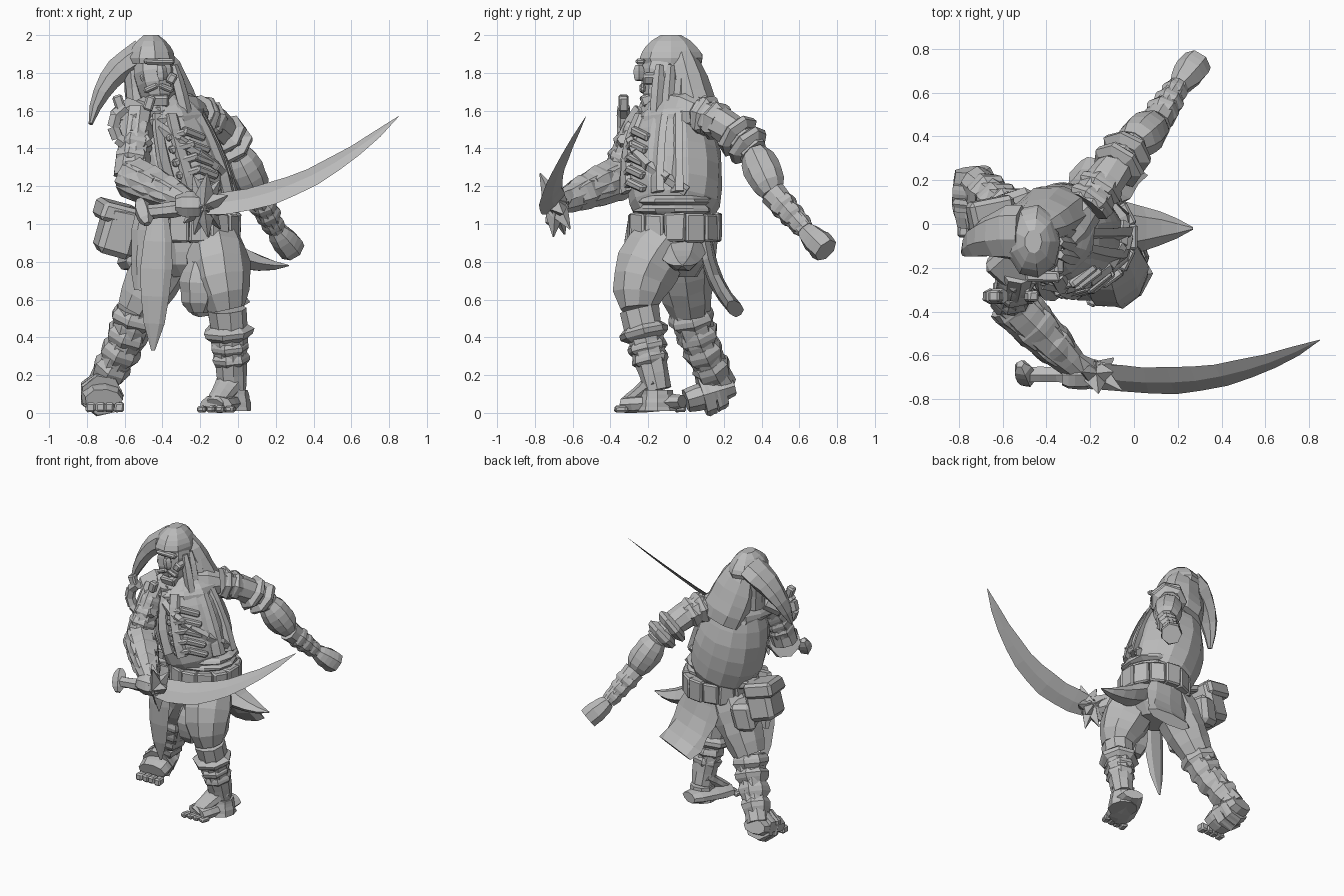
import bpy, bmesh, math, random
from mathutils import Vector, Matrix

random.seed(4)
if "Cube" in bpy.data.objects:
    bpy.data.objects.remove(bpy.data.objects["Cube"], do_unlink=True)

grey = bpy.data.materials.new("plain_grey")
grey.use_nodes = True
tone = (.5, .5, .5, 1)
grey.diffuse_color = tone
grey.node_tree.nodes["Principled BSDF"].inputs["Base Color"].default_value = tone

RIGHTWARD, BACKWARD, UPWARD = Vector((1, 0, 0)), Vector((0, 1, 0)), Vector((0, 0, 1))
STRAIGHT = Vector()


def finish(name, bm):
    bmesh.ops.recalc_face_normals(bm, faces=bm.faces)
    mesh = bpy.data.meshes.new(name)
    bm.to_mesh(mesh)
    bm.free()
    mesh.materials.append(grey)
    obj = bpy.data.objects.new(name, mesh)
    bpy.context.scene.collection.objects.link(obj)
    return obj


def limb(name, start, end, thick, thin, bulge=0, flat=1, bow=STRAIGHT, axis=RIGHTWARD,
         rings=6, sides=9, rough=.06):
    """Faceted tapering form between two points; returns its centre line and radius rule."""
    start, end = Vector(start), Vector(end)

    def at(t):
        swell = max(math.sin(math.pi * t), 0)
        centre = start.lerp(end, t) + Vector(bow) * (4 * t * (1 - t))
        return centre, thick + (thin - thick) * t + bulge * swell ** .6

    bm = bmesh.new()
    loops = []
    for i in range(rings):
        t = i / (rings - 1)
        centre, radius = at(t)
        tangent = (at(t + .01)[0] - at(t - .01)[0]).normalized()
        u = (axis - tangent * axis.dot(tangent)).normalized()
        v = tangent.cross(u) * flat
        loop = []
        for k in range(sides):
            angle = math.tau * k / sides
            reach = radius * random.uniform(1 - rough, 1 + rough)
            loop.append(bm.verts.new(centre + (u * math.cos(angle) + v * math.sin(angle)) * reach))
        loops.append(loop)
    for low, high in zip(loops, loops[1:]):
        for k in range(sides):
            after = (k + 1) % sides
            bm.faces.new((low[k], low[after], high[after], high[k]))
    bm.faces.new(loops[0][::-1])
    bm.faces.new(loops[-1])
    finish(name, bm)
    return at


def slab(name, place, size, turn=0, tilt=0, roll=0, bevel=.01):
    """Chunky bevelled block with slightly uneven corners."""
    bm = bmesh.new()
    bmesh.ops.create_cube(bm, size=1)
    for v in bm.verts:
        v.co = Vector(c * s for c, s in zip(v.co, size)) * random.uniform(.9, 1.1)
    bmesh.ops.bevel(bm, geom=bm.edges[:], offset=bevel, segments=1, affect='EDGES')
    obj = finish(name, bm)
    obj.location = place
    obj.rotation_euler = (tilt, roll, turn)


def wraps(name, at, count, start=0, end=1, swell=.15, axis=RIGHTWARD):
    """Raised cloth bands wound round a limb."""
    step = (end - start) / count
    for i in range(count):
        low, radius = at(start + step * i)
        high, next_radius = at(start + step * (i + .9))
        limb(f"{name}_{i + 1}", low, high, radius, next_radius, radius * swell,
             axis=axis, rings=4, sides=7)


# Joints of the pose
waist, neck = Vector((-.23, -.06, 1)), Vector((-.4, -.06, 1.68))
left_shoulder, left_elbow = Vector((-.21, .08, 1.58)), Vector((-.01, .36, 1.38))
left_forearm, left_wrist = Vector((.1, .46, 1.16)), Vector((.2, .63, .97))
left_knuckles = Vector((.29, .74, .86))
right_shoulder, right_elbow = Vector((-.53, -.2, 1.58)), Vector((-.57, -.35, 1.25))
right_hand = Vector((-.23, -.69, 1.1))
left_knee, left_ankle = Vector((-.06, -.25, .55)), Vector((-.03, -.15, .12))
right_knee, right_ankle = Vector((-.54, .02, .54)), Vector((-.73, .19, .14))
face, crown = Vector((-.42, -.14, 1.76)), Vector((-.46, -.08, 1.92))

# Torso, turned so that its left shoulder is pulled back
across = (left_shoulder - right_shoulder).normalized()
across.z = 0
twist = math.atan2(across.y, across.x)
torso = limb("torso", waist, neck, .18, .1, .11, flat=1, bow=RIGHTWARD * -.03, axis=across,
             rings=8, sides=14, rough=.03)
limb("shoulder_yoke", right_shoulder, left_shoulder, .08, .08, .05, axis=UPWARD)
limb("collar_scarf", torso(.78)[0], torso(1)[0], .23, .1, .04, flat=.8, axis=across, sides=11, rough=.1)


def on_torso(t, angle, lift=.005):
    """Point on the chest, angle measured from its own front."""
    centre, radius = torso(t)
    out = Vector((math.sin(angle), -math.cos(angle), 0)) * (radius + lift)
    return centre + Matrix.Rotation(twist, 3, 'Z') @ out


# Chest lacing, open vest edges and sling
for side in (-1, 1):
    for row in range(5):
        lean = side * .2 - .25
        slab(f"chest_strap_{row + 1}_{side}", on_torso(.3 + row * .1, lean),
             (.14, .04, .04), twist + lean, .1, side * .3)
    for edge, angle in enumerate((side * .5, side * .9)):
        top, bottom = on_torso(.85, angle), on_torso(.25, angle)
        middle = on_torso(.55, angle)
        limb(f"vest_edge_{edge + 1}_{side}", bottom, top, .05, .04, flat=.5,
             bow=middle - (top + bottom) / 2, axis=across, sides=5, rough=.1)
for i in range(5):
    limb(f"sling_{i + 1}", on_torso(.75 - i * .1, i * .4 - .9), on_torso(.65 - i * .1, i * .4 - .5),
         .03, .03, axis=UPWARD, rings=2, sides=5)

# Head and face
limb("head", face - UPWARD * .15, crown, .05, .09, .04, flat=1.25)
limb("nose", face + Vector((.01, -.11, .08)), face + Vector((.02, -.11, 0)), .02, .02, .01, sides=5)
slab("brow", face + Vector((0, -.1, .1)), (.16, .05, .03))
slab("jaw", face + Vector((0, -.05, -.1)), (.11, .1, .06), tilt=.3)
for side in (-1, 1):
    slab(f"cheek_{side}", face + Vector((side * .07, -.05, .01)), (.05, .08, .06), roll=side * .5)
    slab(f"moustache_{side}", face + Vector((side * .04, -.09, -.04)), (.08, .03, .03), roll=side * .4)

# Hood with a long curling tail, and hair beside the face
limb("hood_cap", crown - UPWARD * .07, crown + UPWARD * .08, .12, .04, .03, flat=1.35, rough=.02)
limb("hood_drape", crown + Vector((0, .06, -.02)), neck + Vector((.05, .14, -.16)), .1, .16, .03, flat=.65)
tail = limb("hood_tail", crown - Vector((.05, -.04, .02)), (-.78, -.13, 1.53), .13, .02, .02,
            bow=(-.04, .02, .04), flat=.6, axis=BACKWARD, rings=7, sides=7)
limb("hood_tail_fold", tail(.1)[0], torso(.9)[0] - RIGHTWARD * .14, .08, .07, flat=.8, axis=BACKWARD)
for i in range(3):
    root = face + Vector((.08, i * .06, .08))
    limb(f"hair_lock_{i + 1}", root, root + Vector((.1, -.03, -.4)), .02, .01, .02, sides=5)

# Left arm, swung back and down
upper = limb("left_upper_arm", left_shoulder, left_elbow, .1, .08, bow=UPWARD * .03)
wraps("left_shoulder_wrap", upper, 2, end=.4)
wraps("left_sleeve_roll", upper, 2, start=.6, swell=.5)
limb("left_forearm", left_elbow, left_forearm, .07, .06, .035)
fore = limb("left_lower_arm", left_forearm, left_wrist, .075, .05)
wraps("left_wrist_wrap", fore, 3, start=.2)
limb("left_fist", left_wrist, left_knuckles, .045, .07, .015, sides=7)

# Right arm, bent forward to hold the blade
upper = limb("right_upper_arm", right_shoulder, right_elbow, .085, .09, bow=BACKWARD * -.02)
wraps("right_upper_wrap", upper, 3, start=.2, end=.8, swell=.1)
fore = limb("right_forearm", right_elbow, right_hand, .11, .05, .015, axis=UPWARD)
wraps("right_forearm_wrap", fore, 3, end=.75, swell=.08, axis=UPWARD)
limb("right_fist", right_hand - RIGHTWARD * .1, right_hand + RIGHTWARD * .05, .05, .05, .02, axis=UPWARD, sides=7)

# Crescent shoulder plate with blunt horns
plate = right_shoulder + Vector((-.02, -.13, -.06))
rim = [plate + Vector((math.cos(a) / 9, 0, math.sin(a) / 9)) for a in (2 + k * .6 for k in range(7))]
for i, (here, there) in enumerate(zip(rim, rim[1:])):
    limb(f"shoulder_crescent_{i + 1}", here, there, .035, .035, axis=BACKWARD, rings=2, sides=6)
slab("shoulder_cap", right_shoulder - RIGHTWARD * .03, (.17, .2, .1), twist, .3, -.5, bevel=.03)
for side in (-1, 1):
    slab(f"shoulder_horn_{side}", plate + Vector((side * .08, 0, .12)), (.05, .05, .08), roll=side * .3)

# Curved blade, grip and spiked guard
limb("blade", right_hand + RIGHTWARD * .06, (.85, -.53, 1.57), .07, .002, .04, flat=.15,
     bow=(0, -.09, -.11), axis=UPWARD + BACKWARD, rings=10, sides=4, rough=.1)
pommel = right_hand - Vector((.27, 0, .04))
limb("grip", pommel, right_hand + RIGHTWARD * .1, .04, .04, axis=UPWARD, sides=6, rough=.15)
limb("pommel", pommel + Vector((.02, -.04, -.06)), pommel + Vector((-.02, .05, .07)), .02, .02, .03, sides=5)
hub = right_hand + RIGHTWARD * .05
for i in range(11):
    angle = math.tau * i / 11 + .3
    spike = Vector((math.cos(angle) * .13, random.uniform(-.1, .13), math.sin(angle) * .17))
    limb(f"guard_spike_{i + 1}", hub, hub + spike, .07, .004, axis=BACKWARD, rings=3, sides=4)

# Hips, sash and belt with pouches
limb("hips", waist + UPWARD * .05, waist - UPWARD * .28, .19, .13, .06, flat=.9, sides=12)
for i in range(2):
    level = waist + UPWARD * (.05 + i * .05)
    limb(f"sash_{i + 1}", level, level + UPWARD * .05, .2, .2, .03, flat=.9, rings=4, sides=12)
for i in range(13):
    angle = math.tau * i / 13
    spot = waist + Vector((math.cos(angle) * .21, math.sin(angle) * .21, -.02))
    slab(f"belt_pouch_{i + 1}", spot, (.07, .11, .15), angle)
bag = waist + Vector((-.41, .05, -.03))
slab("hip_bag", bag, (.18, .22, .26), .2, .1, .25, bevel=.03)
slab("hip_bag_flap", bag + UPWARD * .09, (.2, .24, .1), .2, .1, .25, bevel=.02)
slab("small_hip_bag", bag + Vector((.11, .06, -.12)), (.15, .2, .2), .3, roll=.2, bevel=.03)
slab("belt_link", bag + Vector((.13, 0, .08)), (.16, .1, .05), roll=.3)

# Hanging cloths
front = waist + Vector((-.19, -.23, .05))
limb("front_cloth", front, front + Vector((-.03, .02, -.72)), .05, .01, .05, flat=.3,
     bow=BACKWARD * -.03, sides=6)
limb("side_front_cloth", front + Vector((-.07, .06, 0)), front + Vector((-.09, .1, -.4)), .06, .04, .02,
     flat=.4, sides=6, rough=.1)
limb("back_cloth", waist + BACKWARD * .15, waist + Vector((.13, .32, -.45)), .13, .16, .02, flat=.25,
     bow=(0, -.03, -.04), sides=8, rough=.1)
limb("side_cloth", waist + Vector((.12, .04, -.12)), (.27, -.02, .78), .13, .006, .02, flat=.6,
     bow=UPWARD * -.03, axis=BACKWARD, sides=6)

# Left leg, planted forward
limb("left_thigh", waist + Vector((.09, -.05, -.08)), left_knee, .15, .1, .04, bow=BACKWARD * -.04)
shin = limb("left_shin", left_knee, left_ankle, .11, .075)
wraps("left_knee_cuff", shin, 1, start=.2, end=.4, swell=.35)
wraps("left_shin_wrap", shin, 2, start=.4, end=.7)
limb("left_trouser_fold", waist + Vector((.03, -.2, -.2)), waist + Vector((.02, -.19, -.47)), .06, .05, .05, sides=6)

# Right leg, trailing and bent
limb("right_thigh", waist + Vector((-.12, .03, -.1)), right_knee, .15, .11, .02)
shin = limb("right_shin", right_knee, right_ankle, .11, .08, bow=Vector((.02, -.02, 0)))
wraps("right_shin_wrap", shin, 4, end=.9, swell=.18)

# Feet with separate toes
left_toe, right_toe = Vector((-.12, -.32, .045)), Vector((-.71, 0, .065))
limb("left_foot", left_ankle + Vector((.02, .13, -.06)), left_toe, .07, .09, .02, flat=.5)
limb("left_instep", left_ankle + UPWARD * .06, left_toe, .08, .05, flat=.7)
limb("left_heel", left_ankle, left_ankle - UPWARD * .11, .085, .1)
foot = limb("right_foot", right_ankle + Vector((-.01, .06, 0)), right_toe, .08, .1, .02, flat=.65)
wraps("right_foot_band", foot, 2, start=.2, end=.7, swell=.05)
for i in range(4):
    spread = RIGHTWARD * (i * .05 - .07)
    slab(f"left_toe_{i + 1}", left_toe + spread - Vector((0, .02, .025)), (.045, .07, .035), -.3)
    slab(f"right_toe_{i + 1}", right_toe + spread - Vector((0, .03, .035)), (.05, .06, .05))
